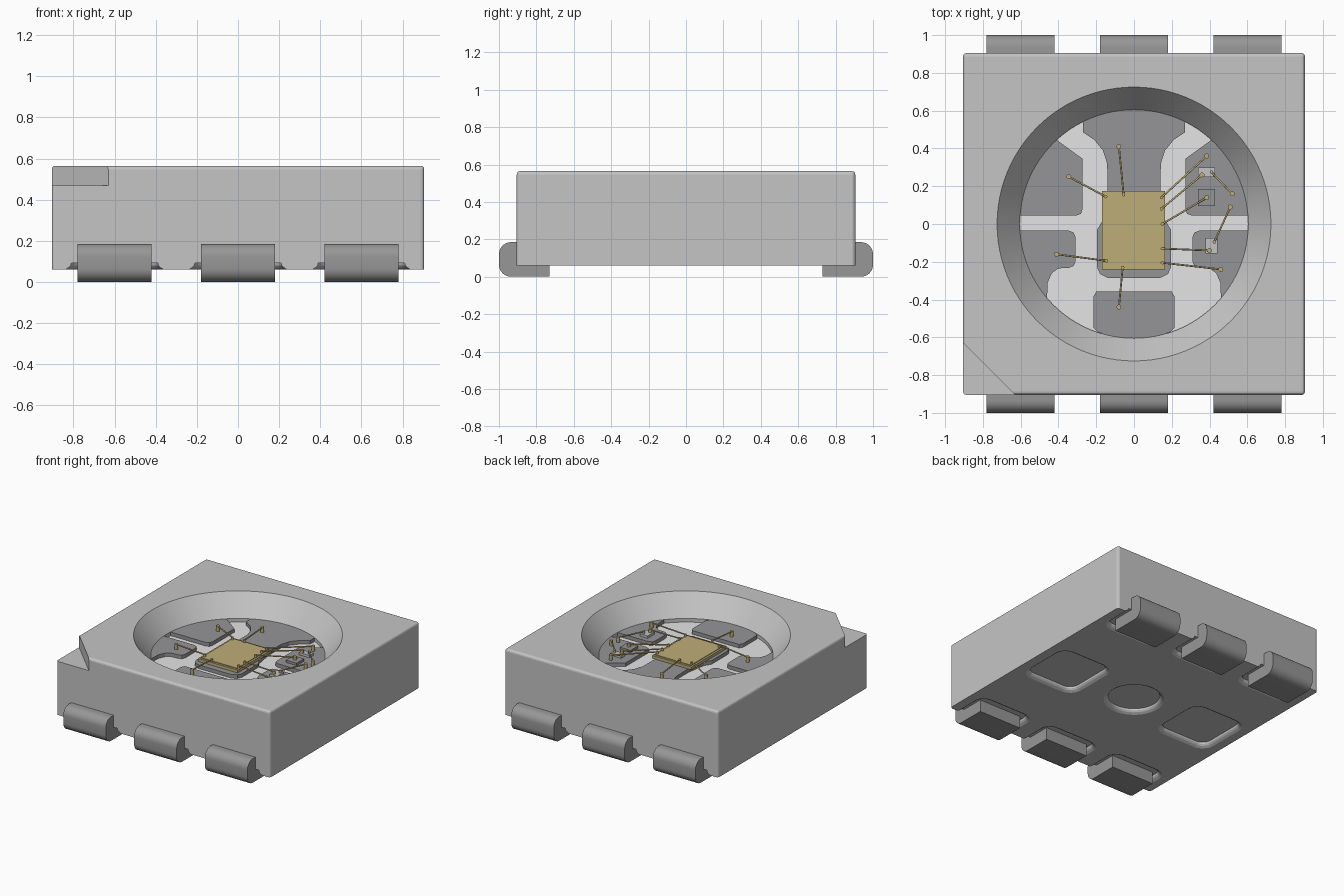
import bpy, bmesh, math
from mathutils import Vector

if "Cube" in bpy.data.objects:
    bpy.data.objects.remove(bpy.data.objects["Cube"], do_unlink=True)


def material(name, col):
    m = bpy.data.materials.new(name)
    m.use_nodes = True
    m.diffuse_color = (*col, 1)
    m.node_tree.nodes["Principled BSDF"].inputs["Base Color"].default_value = (*col, 1)
    return m


BODY = material("light grey plastic", (0.56, 0.56, 0.56))
FLOOR = material("white resin", (0.78, 0.78, 0.79))
LEAD = material("lead grey metal", (0.31, 0.31, 0.31))
PAD = material("pad grey metal", (0.30, 0.30, 0.315))
GOLD = material("pale gold", (0.52, 0.42, 0.19))
DIE = material("die grey", (0.55, 0.55, 0.55))


def finish(name, bm, mat, smooth=None):
    bmesh.ops.recalc_face_normals(bm, faces=bm.faces[:])
    me = bpy.data.meshes.new(name)
    bm.to_mesh(me)
    bm.free()
    ob = bpy.data.objects.new(name, me)
    bpy.context.collection.objects.link(ob)
    me.materials.append(mat)
    if smooth:
        shade(ob, smooth)
    return ob


def shade(ob, deg):
    bpy.ops.object.select_all(action='DESELECT')
    ob.select_set(True)
    bpy.context.view_layer.objects.active = ob
    bpy.ops.object.shade_smooth_by_angle(angle=math.radians(deg))


def loft(name, rings, mat, smooth=None):
    """Closed solid through rings of equal point count."""
    bm = bmesh.new()
    vs = [[bm.verts.new(p) for p in r] for r in rings]
    n = len(vs[0])
    for a, b in zip(vs, vs[1:]):
        for i in range(n):
            j = (i + 1) % n
            bm.faces.new((a[i], a[j], b[j], b[i]))
    bm.faces.new(vs[0])
    bm.faces.new(vs[-1])
    return finish(name, bm, mat, smooth)


def prism(name, pts, z0, z1, mat, smooth=None):
    return loft(name, [[(x, y, z) for x, y in pts] for z in (z0, z1)], mat, smooth)


def box(name, cx, cy, sx, sy, z0, z1, mat):
    pts = [(cx + a * sx / 2, cy + b * sy / 2) for a, b in ((-1, -1), (1, -1), (1, 1), (-1, 1))]
    return prism(name, pts, z0, z1, mat)


def circle(r, n=96):
    return [(r * math.cos(2 * math.pi * i / n), r * math.sin(2 * math.pi * i / n)) for i in range(n)]


def rounded_rect(cx, cy, hx, hy, r, n=6):
    pts = []
    for k, (sx, sy) in enumerate(((1, 1), (-1, 1), (-1, -1), (1, -1))):
        for i in range(n + 1):
            a = math.pi / 2 * (k + i / n)
            pts.append((cx + sx * (hx - r) + r * math.cos(a), cy + sy * (hy - r) + r * math.sin(a)))
    return pts


def cut(ob, cutter):
    m = ob.modifiers.new("cut", 'BOOLEAN')
    m.operation, m.solver, m.object = 'DIFFERENCE', 'EXACT', cutter
    bpy.ops.object.select_all(action='DESELECT')
    bpy.context.view_layer.objects.active = ob
    ob.select_set(True)
    bpy.ops.object.modifier_apply(modifier=m.name)
    bpy.data.objects.remove(cutter, do_unlink=True)


# Housing block with softened upper and vertical edges
H, ZB, ZT = 0.905, 0.06, 0.565
bm = bmesh.new()
bmesh.ops.create_cube(bm, size=1)
for v in bm.verts:
    v.co = (v.co.x * 2 * H, v.co.y * 2 * H, ZB + (v.co.z + 0.5) * (ZT - ZB))
edges = [e for e in bm.edges if max(v.co.z for v in e.verts) > 0.5]
bmesh.ops.bevel(bm, geom=edges, offset=0.018, segments=3, profile=0.5, affect='EDGES')
body = finish("housing", bm, BODY)

# Conical reflector cup
ZF, ZP = 0.38, 0.41
cup = [(0.605, ZF), (0.605, ZP), (0.725, ZT), (0.765, ZT + 0.05)]
cut(body, loft("cup_cutter", [[(x, y, z) for x, y in circle(r)] for r, z in cup], BODY))

# Corner orientation notch
cut(body, prism("notch_cutter", [(-0.63, -0.905), (-0.905, -0.63), (-1.3, -0.63),
                                 (-1.3, -1.3), (-0.63, -1.3)], 0.47, 0.8, BODY))


# Shallow underside recesses with sloping sides
def recess(outline):
    rings = [[(x, y, z) for x, y in outline(g)] for g, z in
             ((0.03, 0.04), (0.03, ZB), (0.012, 0.07), (0.003, 0.08), (0, 0.092))]
    cut(body, loft("recess_cutter", rings, BODY))


recess(lambda g: circle(0.18 + g, 48))
for sx in (-1, 1):
    recess(lambda g: rounded_rect(sx * 0.6, 0, 0.205 + g, 0.205 + g, 0.07 + g))
for sy in (-1, 1):
    for x in (-0.6, 0, 0.6):
        recess(lambda g: rounded_rect(x, sy * 0.9, 0.21 + g, 0.23 + g, 0.06 + g))
shade(body, 10)

# Cup floor
prism("cup_floor", circle(0.606), ZF - 0.005, ZF + 0.002, FLOOR)


# Folded outer leads
def arc(cy, cz, r, a0, a1, n=8):
    return [(cy + r * math.cos(math.radians(a0 + (a1 - a0) * i / n)),
             cz + r * math.sin(math.radians(a0 + (a1 - a0) * i / n))) for i in range(n + 1)]


profile = ([(0.73, 0), ] + arc(0.935, 0.065, 0.065, -90, 0) + arc(0.935, 0.12, 0.065, 0, 90)
           + [(0.88, 0.185), (0.88, 0.092), (0.73, 0.092)])
for sy, side in ((-1, "front"), (1, "back")):
    for x, pos in ((-0.6, "right"), (0, "middle"), (0.6, "left")):
        loft(f"{side}_{pos}_lead", [[(x + d, sy * y, z) for y, z in profile] for d in (-0.18, 0.18)],
             LEAD, 25)


# Lead frame pads in the cup, closed along the cup wall
def pad(name, pts):
    a0, a1 = (math.atan2(p[1], p[0]) for p in (pts[-1], pts[0]))
    d = (a1 - a0 + math.pi) % (2 * math.pi) - math.pi
    rim = [(0.607 * math.cos(a0 + d * i / 14), 0.607 * math.sin(a0 + d * i / 14)) for i in range(15)]
    prism(name, pts[1:-1] + rim, ZF, ZP, PAD)


def mirrored(pts):
    return pts + [(-x, y) for x, y in reversed(pts)]


pad("centre_pad", mirrored([(-0.27, 0.54), (-0.27, 0.485), (-0.21, 0.445), (-0.165, 0.39), (-0.142, 0.32),
                            (-0.14, 0.17), (-0.165, 0.02), (-0.195, -0.03), (-0.195, -0.23),
                            (-0.18, -0.265), (-0.14, -0.285)]))
pad("front_pad", mirrored([(-0.14, -0.59), (-0.19, -0.572), (-0.215, -0.55), (-0.215, -0.385), (-0.2, -0.358)]))
for s, side in ((-1, "right"), (1, "left")):
    pad(side + "_upper_pad", [(s * x, y) for x, y in
        ((0.605, 0.045), (0.305, 0.045), (0.28, 0.055), (0.272, 0.08), (0.272, 0.345), (0.41, 0.445))])
    pad(side + "_lower_pad", [(s * x, y) for x, y in
        ((0.605, -0.035), (0.345, -0.035), (0.32, -0.045), (0.31, -0.07), (0.31, -0.2), (0.32, -0.222),
         (0.345, -0.232), (0.4, -0.235), (0.435, -0.26), (0.457, -0.31), (0.46, -0.395))])

# Control chip and three light dies
ZC = 0.437
box("control_chip", -0.0025, -0.0325, 0.335, 0.415, ZP, ZC - 0.005, GOLD)
box("control_chip_top", -0.0025, -0.0325, 0.305, 0.385, ZC - 0.006, ZC, GOLD)
box("upper_die", 0.385, 0.275, 0.09, 0.05, ZP, ZP + 0.018, DIE)
box("middle_die", 0.385, 0.14, 0.09, 0.09, ZP, ZP + 0.018, PAD)
box("lower_die", 0.41, -0.115, 0.065, 0.08, ZP, ZP + 0.018, DIE)

# Bond wires: start, end, height of the end surface
wires = [(-0.345, 0.25, -0.15, 0.145, ZC), (-0.08, 0.41, -0.055, 0.155, ZC), (-0.08, -0.44, -0.06, -0.23, ZC),
         (-0.41, -0.16, -0.145, -0.195, ZC), (0.385, 0.36, 0.145, 0.14, ZC), (0.36, 0.26, 0.145, 0.08, ZC),
         (0.385, 0.14, 0.15, 0.0, ZC), (0.40, -0.14, 0.15, -0.13, ZC), (0.46, -0.24, 0.15, -0.205, ZC),
         (0.52, 0.16, 0.41, 0.275, ZP + 0.018), (0.51, 0.09, 0.425, -0.095, ZP + 0.018)]


def tube(bm, a, b, r):
    a, b = Vector(a), Vector(b)
    rot = (b - a).to_track_quat('Z', 'Y').to_matrix().to_4x4()
    rot.translation = (a + b) / 2
    bmesh.ops.create_cone(bm, cap_ends=True, segments=10, radius1=r, radius2=r,
                          depth=(b - a).length, matrix=rot)


for i, (x0, y0, x1, y1, ze) in enumerate(wires):
    bm = bmesh.new()
    z0, z1 = ZP + 0.035, ze + 0.014
    tube(bm, (x0, y0, ZP), (x0, y0, z0 + 0.006), 0.013)
    tube(bm, (x0, y0, z0), (x1, y1, z1), 0.005)
    tube(bm, (x1, y1, ze - 0.002), (x1, y1, z1 + 0.005), 0.009)
    finish(f"bond_wire_{i + 1}", bm, GOLD, 40)
